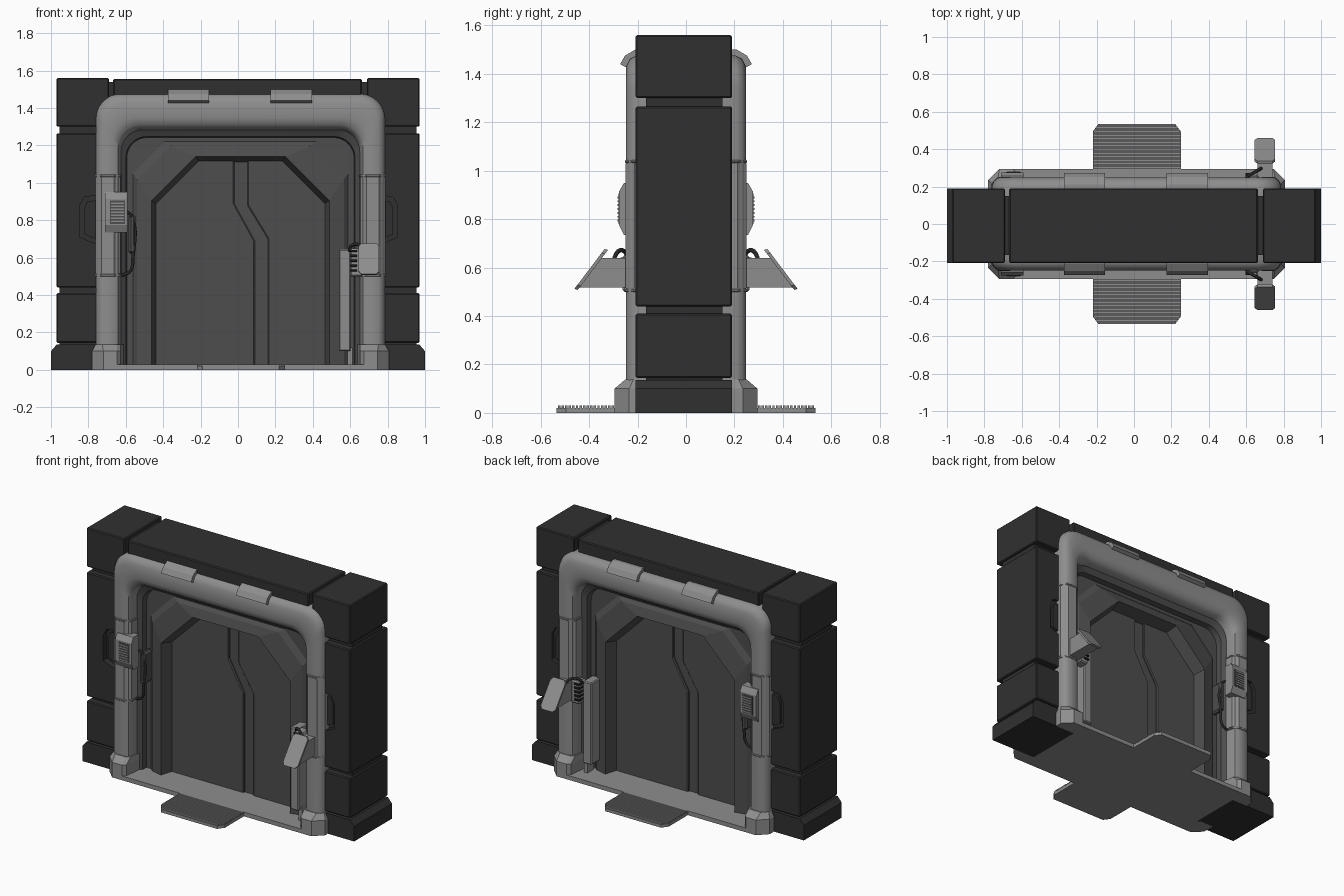
import bpy, bmesh, math

if "Cube" in bpy.data.objects:
    bpy.data.objects.remove(bpy.data.objects["Cube"])

CX = 0.013  # centre line of the doorway


def material(name, v):
    m = bpy.data.materials.new(name)
    m.diffuse_color = (v, v, v, 1)
    m.use_nodes = True
    m.node_tree.nodes["Principled BSDF"].inputs["Base Color"].default_value = m.diffuse_color
    return m


WALL, FRAME, DOOR = material("wall_dark", .03), material("frame_grey", .27), material("door_grey", .075)
BLACK = material("cable_black", .02)


def loft(name, rings, mat, mirror=True, closed=True, caps=True, smooth=False, bevel=0):
    """Skin a list of equal-length point rings; optionally mirror front to back."""
    bm = bmesh.new()
    vs = [[bm.verts.new(p) for p in r] for r in rings]
    n = len(rings[0])
    for a, b in zip(vs, vs[1:]):
        for i in range(n if closed else n - 1):
            j = (i + 1) % n
            bm.faces.new((a[i], a[j], b[j], b[i]))
    if caps:
        bm.faces.new(vs[0][::-1])
        bm.faces.new(vs[-1])
    bmesh.ops.recalc_face_normals(bm, faces=bm.faces)
    me = bpy.data.meshes.new(name)
    bm.to_mesh(me)
    bm.free()
    ob = bpy.data.objects.new(name, me)
    bpy.context.collection.objects.link(ob)
    me.materials.append(mat)
    if smooth:
        bpy.ops.object.select_all(action='DESELECT')
        ob.select_set(True)
        bpy.context.view_layer.objects.active = ob
        bpy.ops.object.shade_smooth_by_angle(angle=math.radians(42))
    if bevel:
        m = ob.modifiers.new("bevel", 'BEVEL')
        m.width, m.segments = bevel, 1
    if mirror:
        m = ob.modifiers.new("mirror", 'MIRROR')
        m.use_axis = (False, True, False)
        m.use_mirror_merge = False
    return ob


def prism(name, pts, axis, a, b, mat, **kw):
    """Extrude a 2D outline along an axis from a to b."""
    put = {'x': lambda p, t: (t, p[0], p[1]), 'y': lambda p, t: (p[0], t, p[1]),
           'z': lambda p, t: (p[0], p[1], t)}[axis]
    return loft(name, [[put(p, t) for p in pts] for t in (a, b)], mat, **kw)


def box(name, x0, x1, y0, y1, z0, z1, mat, **kw):
    return prism(name, [(x0, y0), (x1, y0), (x1, y1), (x0, y1)], 'z', z0, z1, mat, **kw)


def arch(hx, top, r, y, seg):
    """Doorway outline: left foot, two corners (1 segment = chamfer), right foot."""
    half = [(hx, 0.0)]
    for i in range(seg + 1):
        a = math.pi / 2 * i / seg
        half.append((hx - r + r * math.cos(a), top - r + r * math.sin(a)))
    return [(CX - x, y, z) for x, z in half] + [(CX + x, y, z) for x, z in reversed(half)]


def cable(name, pts, radius):
    cu = bpy.data.curves.new(name, 'CURVE')
    cu.dimensions, cu.bevel_depth, cu.bevel_resolution = '3D', radius, 2
    cu.resolution_u = 5
    cu.use_fill_caps = True
    for s in (1, -1):
        sp = cu.splines.new('BEZIER')
        sp.bezier_points.add(len(pts) - 1)
        for bp, p in zip(sp.bezier_points, pts):
            bp.co = (p[0], s * p[1], p[2])
            bp.handle_left_type = bp.handle_right_type = 'AUTO'
    cu.materials.append(BLACK)
    bpy.context.collection.objects.link(bpy.data.objects.new(name, cu))


# Wall: stacked column blocks, flared bases, lintel, recessed core
Y0, Y1 = -.208, .19
for s, side in ((-1, "left"), (1, "right")):
    blocks = {}
    for nm, z0, z1 in (("top", 1.3, 1.56), ("middle", .44, 1.265), ("lower", .145, .41)):
        blocks[nm] = box(f"wall_{nm}_{side}", *sorted((s * .69, s * .97)), Y0, Y1, z0, z1, WALL,
                         mirror=False, bevel=.006)
    box(f"wall_core_{side}", *sorted((s * .65, s * .955)), -.165, .15, .01, 1.54, WALL, mirror=False)
    loft(f"wall_base_{side}", [[(s * .66, Y0, z), (s * x, Y0, z), (s * x, Y1, z), (s * .66, Y1, z)]
                               for z, x in ((0, 1), (.1, 1), (.135, .97))], WALL, mirror=False)

    # angular recess beside the frame, with a raised plate inside it
    def recess(d):
        pts = [(.74, .935 - d), (.825 - d * .6, .925 - d), (.85 - d, .88 - d * .6),
               (.85 - d, .71 + d * .6), (.74, .665 + d)]
        return [(CX * .3 + s * x, z) for x, z in pts]
    cutter = prism(f"recess_cutter_{side}", recess(0), 'y', -.25, -.168, WALL)
    cutter.hide_render = True
    cutter.hide_set(True)
    m = blocks["middle"].modifiers.new("recess", 'BOOLEAN')
    m.operation, m.object, m.solver = 'DIFFERENCE', cutter, 'EXACT'
    prism(f"recess_plate_{side}", recess(.025), 'y', -.186, -.16, WALL)
box("wall_lintel", -.667, .662, Y0, Y1, 1.3, 1.555, WALL, mirror=False, bevel=.006)
box("wall_lintel_core", -.7, .7, -.165, .15, 1.27, 1.54, WALL, mirror=False)

# Rounded door frame and its darker inner lining
loft("door_frame", [arch(*r, 8) for r in (
    (.773, 1.475, .13, -.13), (.773, 1.475, .13, -.205), (.762, 1.462, .125, -.232), (.738, 1.43, .12, -.248),
    (.68, 1.345, .115, -.248), (.655, 1.31, .115, -.236), (.645, 1.29, .115, -.21), (.638, 1.283, .115, -.17))],
     FRAME, closed=False, caps=False, smooth=True)
loft("frame_lining", [arch(*r, 8) for r in (
    (.638, 1.283, .115, -.17), (.612, 1.247, .11, -.15), (.607, 1.242, .11, -.105))],
     DOOR, closed=False, caps=False, smooth=True)

# Chamfered surround stepping in to the door
loft("door_surround", [arch(*r, 1) for r in (
    (.66, 1.3, .1, -.11), (.575, 1.22, .17, -.11), (.553, 1.198, .18, -.13), (.475, 1.14, .235, -.15),
    (.445, 1.11, .225, -.05))], DOOR, closed=False, caps=False)

# Sliding door leaves with a stepped seam, same design turned round on the back
left = [(-.46, .01), (.09, .01), (.09, .69), (-.02, .89), (-.02, 1.13), (-.22, 1.13), (-.46, .89)]
right = [(.16, .01), (.49, .01), (.49, .89), (.25, 1.13), (.05, 1.13), (.05, .88), (.16, .7)]
box("door_core", -.45, .48, -.056, .056, .01, 1.12, DOOR, mirror=False)
for s, side in ((1, "front"), (-1, "back")):
    for nm, pts in (("left", left), ("right", right)):
        prism(f"door_leaf_{nm}_{side}", [(CX + s * (x - CX), z) for x, z in pts], 'y',
              -.07 * s, -.03 * s, DOOR, mirror=False, bevel=.006)

# Leg sleeves, seam bands and feet
for s, side in ((-1, "left"), (1, "right")):
    def section(g, z):
        pts = [(.773 + g, -.17), (.773 + g, -.21 - g), (.742, -.248 - g), (.675, -.248 - g),
               (.643 - g, -.218 - g), (.637 - g, -.165)]
        return [(CX + s * x, y, z) for x, y in pts]
    loft(f"leg_sleeve_{side}", [section(.002, .515), section(.002, 1.03)], FRAME)
    for z in (.5, 1.032):
        loft(f"leg_band_{side}", [section(.001, z), section(.004, z + .003),
                                  section(.004, z + .009), section(.001, z + .012)], FRAME)

    def foot(x1, y, c, z):
        pts = [(x1, -.15), (x1, y + c), (x1 - c, y), (.66, y), (.64, y + .02), (.625, -.15)]
        return [(CX + s * x, yy, z) for x, yy in pts]
    loft(f"leg_foot_{side}", [foot(.793, -.295, .06, 0), foot(.793, -.295, .06, .1),
                              foot(.774, -.252, .035, .137)], FRAME)

# Clips over the top beam
for x in (-.265, .285):
    prism("top_clip", [(-.25, 1.428), (-.272, 1.44), (-.252, 1.475), (-.21, 1.5), (-.18, 1.5), (-.18, 1.428)],
          'x', x - .11, x + .11, FRAME)

# Threshold plate with ribbed step tongues
box("threshold_plate", -.66, .68, -.295, .295, 0, .028, FRAME, mirror=False)
tongue = [(-.22, -.25), (-.22, -.495), (-.19, -.535), (.22, -.535), (.25, -.495), (.25, -.25)]
prism("step_tongue", tongue, 'z', 0, .02, FRAME)
for i in range(16):
    y = -.302 - i * .0148
    w = .235 if y > -.49 else .235 - (-.49 - y) * .75
    box(f"step_rib_{i}", .015 - w, .015 + w, y - .005, y + .005, .015, .03, FRAME)

# Grille panel on the left leg, with its cable box
prism("panel_body", [(-.2, .95), (-.256, .95), (-.276, .915), (-.276, .775), (-.256, .735), (-.2, .735)],
      'x', -.71, -.59, FRAME)
box("panel_grille", -.685, -.605, -.278, -.25, .78, .905, DOOR)
for i in range(7):
    z = .79 + i * .016
    box(f"panel_slat_{i}", -.68, -.61, -.282, -.27, z, z + .008, FRAME)
box("cable_box", -.585, -.548, -.2, -.11, .62, .83, DOOR, bevel=.012)
cable("panel_cable", [(-.6, -.2, .85), (-.568, -.19, .82), (-.562, -.19, .6), (-.575, -.185, .53), (-.62, -.18, .505)], .009)

# Console on the right leg: strip, coil, wedge arm, tilted screen, hose
box("console_strip", .54, .602, -.225, -.12, .1, .645, FRAME, bevel=.006)
box("console_strip_foot", .585, .612, -.2, -.13, .02, .12, FRAME)
box("console_mount", .6, .665, -.262, -.19, .5, .65, FRAME, bevel=.008)
for i in range(5):
    z = .525 + i * .026
    box(f"console_coil_{i}", .595, .637, -.272, -.2, z, z + .013, BLACK, bevel=.003)
prism("console_arm", [(-.22, .64), (-.355, .64), (-.445, .518), (-.22, .518)], 'x', .66, .74, FRAME)
screen = [(.645, .1), (.66, 0), (.74, 0), (.755, .1), (.755, .9), (.74, 1), (.66, 1), (.645, .9)]
loft("console_screen", [[(x, -.455 + .125 * t + dy, .51 + .165 * t + dz) for x, t in screen]
                        for dy, dz in ((-.006, .002), (.008, -.002))], FRAME)
cable("console_hose", [(.595, -.235, .635), (.61, -.255, .667), (.65, -.28, .667), (.685, -.3, .63)], .009)
